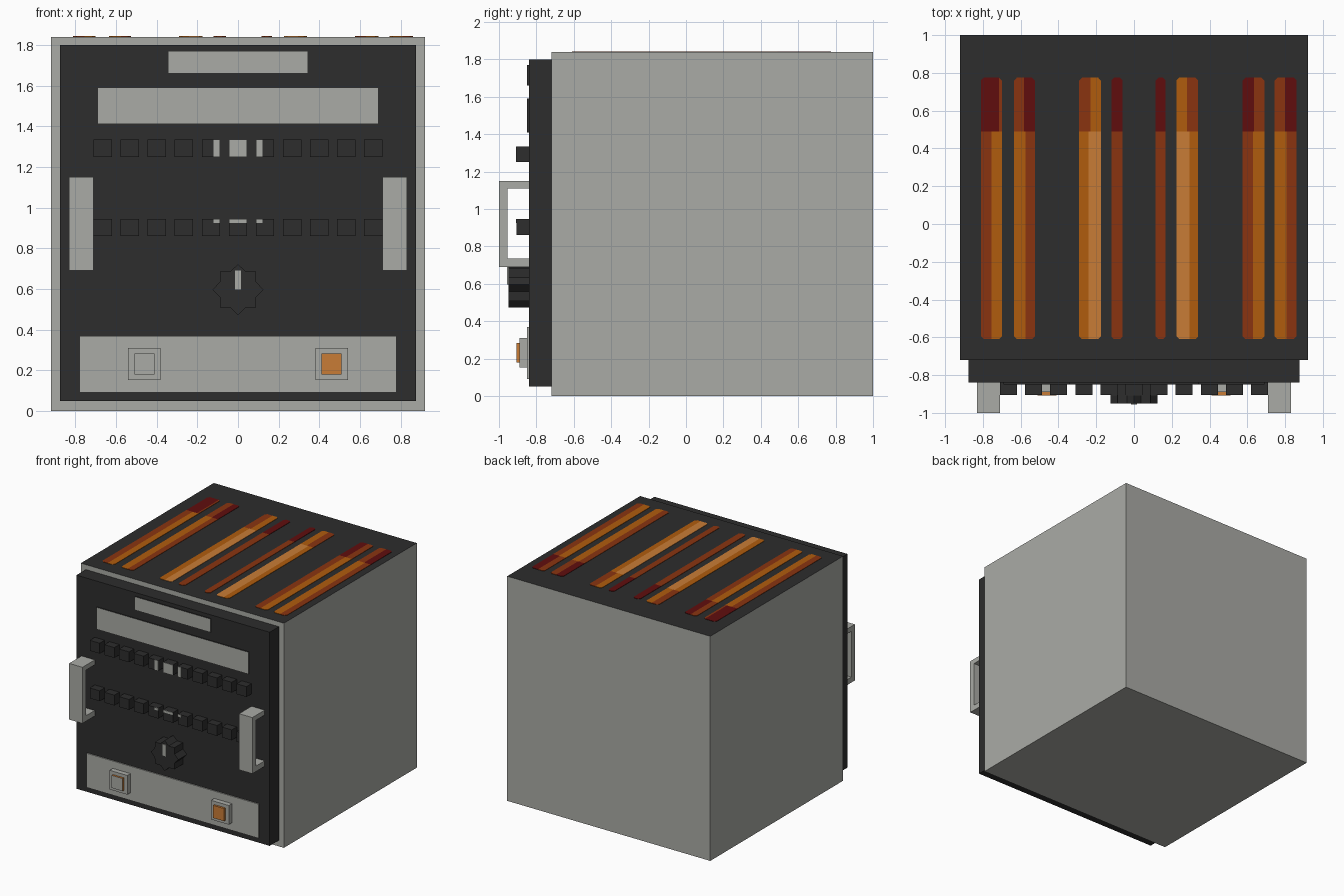
import bpy, bmesh
from math import sin, cos, pi
from mathutils import Vector

cube = bpy.data.objects.get("Cube")
if cube:
    bpy.data.objects.remove(cube, do_unlink=True)


def material(name, r, g, b):
    m = bpy.data.materials.new(name)
    m.use_nodes = True
    m.diffuse_color = (r, g, b, 1)
    m.node_tree.nodes["Principled BSDF"].inputs["Base Color"].default_value = (r, g, b, 1)
    return m


GREY = material("light grey", .402, .407, .38)
DARK = material("charcoal", .026, .026, .026)
AMBER = material("bright amber", .584, .202, .037)
ORANGE = material("orange", .434, .107, .004)
RUST = material("rust", .254, .034, .005)
RED = material("deep red", .117, .004, .004)


def finish(name, bm, mats):
    bmesh.ops.recalc_face_normals(bm, faces=bm.faces)
    me = bpy.data.meshes.new(name)
    bm.to_mesh(me)
    bm.free()
    for m in mats:
        me.materials.append(m)
    ob = bpy.data.objects.new(name, me)
    bpy.context.collection.objects.link(ob)
    return ob


def prism(points, offset):
    """Extrude a closed outline by a vector."""
    bm = bmesh.new()
    face = bm.faces.new([bm.verts.new(p) for p in points])
    ext = bmesh.ops.extrude_face_region(bm, geom=[face])
    moved = [v for v in ext["geom"] if isinstance(v, bmesh.types.BMVert)]
    bmesh.ops.translate(bm, vec=offset, verts=moved)
    if not any(f is face for f in bm.faces):
        bm.faces.new([v for v in bm.verts][:len(points)])
    bmesh.ops.recalc_face_normals(bm, faces=bm.faces)
    return bm


def box(name, x, y, z, mat, accent=None, direction=(0, -1, 0)):
    """Box from ranges; the face towards direction may take an accent colour."""
    bm = prism([(x[0], y[0], z[0]), (x[1], y[0], z[0]),
                (x[1], y[0], z[1]), (x[0], y[0], z[1])], (0, y[1] - y[0], 0))
    if accent:
        for f in bm.faces:
            f.material_index = int(f.normal.dot(Vector(direction)) > .9)
    return finish(name, bm, [mat, accent] if accent else [mat])


# Cabinet with a dark top, and the raised front panel
FRONT = -.84
box("cabinet", (-.92, .92), (-.72, 1), (0, 1.84), GREY, DARK, (0, 0, 1))
box("front_panel", (-.875, .875), (FRONT, -.72), (.05, 1.8), DARK)

# Label plates
box("upper_plate", (-.345, .345), (-.849, FRONT), (1.66, 1.77), DARK, GREY)
box("display_plate", (-.69, .69), (-.849, FRONT), (1.41, 1.59), DARK, GREY)
box("lower_plate", (-.78, .78), (-.849, FRONT), (.09, .37), GREY)

# Two rows of keys, with pale markings on the middle three
for row, z0, mark in (("upper", 1.25, 1.25), ("lower", .86, .925)):
    top = z0 + .085
    for i in range(-5, 6):
        cx = i * .133
        box(f"{row}_key_{i + 6}", (cx - .045, cx + .045), (-.905, FRONT), (z0, top), DARK)
    for x0, x1 in ((-.12, -.089), (-.045, .045), (.089, .12)):
        box(f"{row}_key_marking", (x0, x1), (-.908, -.905), (mark, top), GREY)

# Star-shaped knob and its pointer
star = []
for i in range(16):
    r = .097 if i % 2 else .125
    star.append((r * cos(i * pi / 8), -.95, .597 + r * sin(i * pi / 8)))
finish("knob", prism(star, (0, .95 + FRONT, 0)), [DARK])
box("knob_pointer", (-.015, .015), (-.956, -.95), (.597, .69), GREY)

# C-shaped handles on both sides
profile = [(FRONT, .69), (-1, .69), (-1, 1.15), (FRONT, 1.15),
           (FRONT, 1.11), (-.955, 1.11), (-.955, .735), (FRONT, .735)]
for side, x0 in (("right", -.83), ("left", .71)):
    finish(f"{side}_handle", prism([(x0, y, z) for y, z in profile], (.12, 0, 0)), [GREY])

# Square push switches
for side, cx, cap in (("right", -.46, GREY), ("left", .46, AMBER)):
    box(f"{side}_switch_bezel", (cx - .08, cx + .08), (-.89, -.849), (.153, .31), GREY)
    box(f"{side}_switch_button", (cx - .05, cx + .05), (-.907, -.89), (.18, .283), AMBER, cap)


# Glowing strips on top: x range, front split and colours, back split and colours
def glow_strip(name, x0, x1, front, back):
    y0, y1, yb, c = -.61, .775, .49, .015
    z = 1.84
    outline = [(x0 + c, y0, z), (x1 - c, y0, z), (x1, y0 + c, z), (x1, y1 - c, z),
               (x1 - c, y1, z), (x0 + c, y1, z), (x0, y1 - c, z), (x0, y0 + c, z)]
    bm = prism(outline, (0, 0, .003))
    cuts = [((0, yb, 0), (0, 1, 0))]
    cuts += [((s[0], 0, 0), (1, 0, 0)) for s in (front, back)]
    for co, no in cuts:
        bmesh.ops.bisect_plane(bm, geom=bm.verts[:] + bm.edges[:] + bm.faces[:],
                               plane_co=co, plane_no=no)
    mats = [AMBER, ORANGE, RUST, RED]
    for f in bm.faces:
        p = f.calc_center_median()
        split, a, b = back if p.y > yb else front
        f.material_index = mats.index(a if p.x < split else b)
    finish(name, bm, mats)


glow_strip("glow_strip_1", -.81, -.7, (-.755, RUST, ORANGE), (-.715, RED, RUST))
glow_strip("glow_strip_2", -.635, -.525, (-.575, ORANGE, RUST), (-.582, RUST, RED))
glow_strip("glow_strip_3", -.29, -.175, (-.24, ORANGE, AMBER), (-.23, RUST, ORANGE))
glow_strip("glow_strip_4", -.12, -.06, (-.09, RUST, RUST), (-.09, RED, RED))
glow_strip("glow_strip_5", .115, .168, (.14, RUST, RUST), (.14, RED, RED))
glow_strip("glow_strip_6", .225, .34, (.295, AMBER, ORANGE), (.28, ORANGE, RUST))
glow_strip("glow_strip_7", .575, .69, (.63, RUST, ORANGE), (.635, RED, RUST))
glow_strip("glow_strip_8", .745, .86, (.808, ORANGE, RUST), (.8, RUST, RED))
